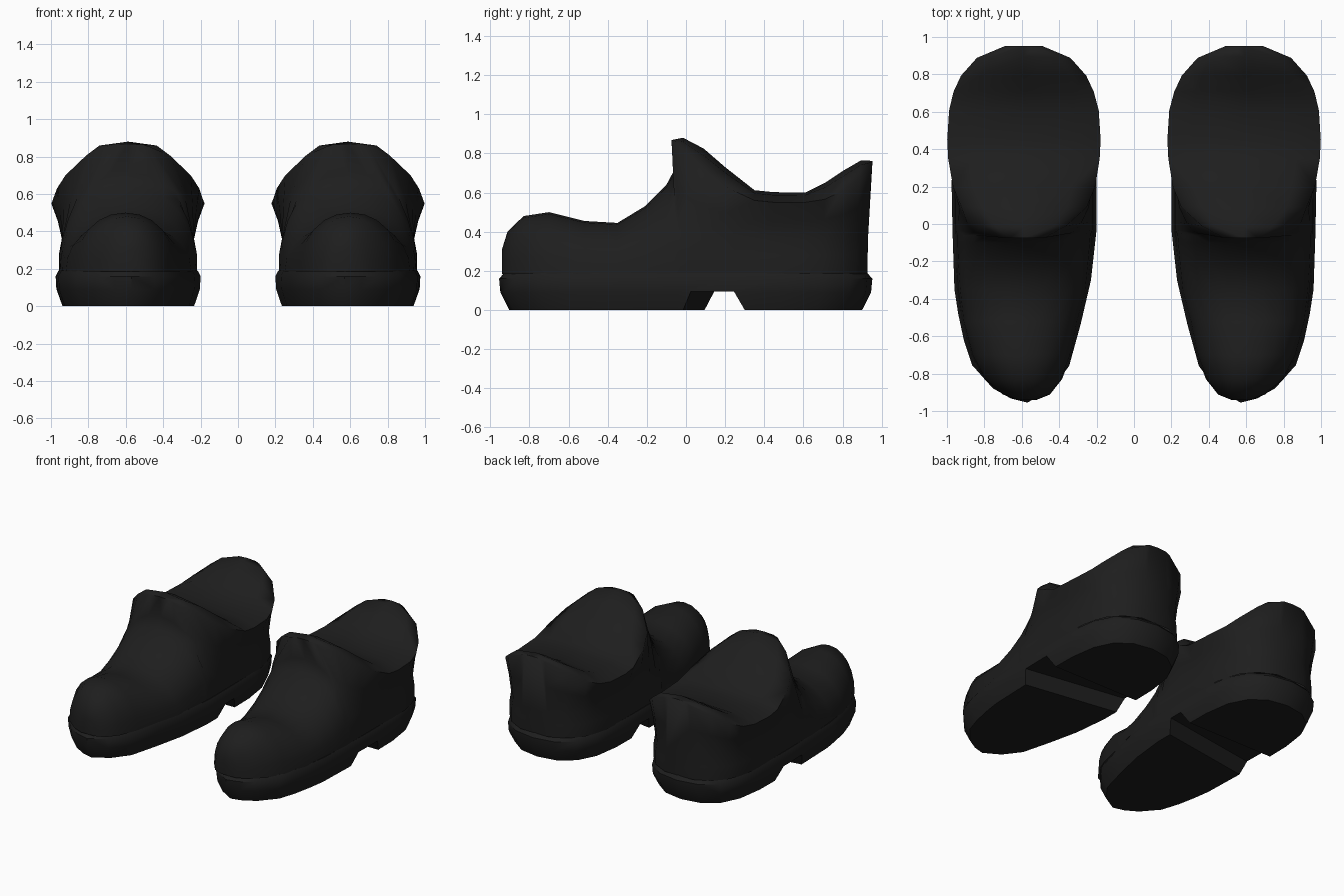
import bpy, bmesh, math

if "Cube" in bpy.data.objects:
    bpy.data.objects.remove(bpy.data.objects["Cube"])

black = bpy.data.materials.new("soft_black")
black.diffuse_color = (0.013, 0.013, 0.013, 1)
black.use_nodes = True
black.node_tree.nodes["Principled BSDF"].inputs["Base Color"].default_value = black.diffuse_color


def loft(name, rings, closed):
    """Skin equal-length point rings; closed lofts are solid, open ones have no floor."""
    bm = bmesh.new()
    rows = [[bm.verts.new(p) for p in r] for r in rings]
    n = len(rows[0])
    for a, b in zip(rows, rows[1:]):
        for i in range(n if closed else n - 1):
            j = (i + 1) % n
            bm.faces.new((a[i], a[j], b[j], b[i]))
    bm.faces.new(rows[0])
    bm.faces.new(rows[-1])
    bmesh.ops.recalc_face_normals(bm, faces=bm.faces[:])
    me = bpy.data.meshes.new(name)
    bm.to_mesh(me)
    bm.free()
    me.materials.append(black)
    ob = bpy.data.objects.new(name, me)
    bpy.context.collection.objects.link(ob)
    return ob


def smooth(ob, angle):
    bpy.ops.object.select_all(action='DESELECT')
    ob.select_set(True)
    bpy.context.view_layer.objects.active = ob
    bpy.ops.object.shade_smooth_by_angle(angle=math.radians(angle))


# --- sole: one outline stacked at four heights ---
outline = [(.57, -.955), (.66, -.932), (.755, -.878), (.865, -.755), (.91, -.62),
           (.94, -.48), (.96, -.35), (.97, -.05), (.975, .2), (.97, .5), (.94, .7),
           (.87, .84), (.75, .925), (.59, .952), (.43, .925), (.31, .84), (.235, .7),
           (.205, .5), (.20, .2), (.20, -.03), (.23, -.3), (.285, -.535),
           (.347, -.76), (.445, -.885)]
levels = [(0, .91, .945), (.09, .99, .993), (.16, 1, 1), (.19, .96, .972)]
cx = .588
sole = loft("sole", [[(cx + (x - cx) * sx, y * sy, z) for x, y in outline]
                     for z, sx, sy in levels], True)
smooth(sole, 42)

# --- slanted gap in front of the heel block ---
rings = []
for x in (0, 1.2):
    front = .131 - .156 * x
    rings.append([(x, front - .023, -.05), (x, front + .045, .095),
                  (x, .245, .095), (x, .329, -.05)])
cutter = loft("heel_gap_cutter", rings, True)
cutter.hide_render = True
cutter.display_type = 'WIRE'
mod = sole.modifiers.new("heel_gap", 'BOOLEAN')
mod.operation = 'DIFFERENCE'
mod.solver = 'EXACT'
mod.object = cutter

# --- upper: cross-sections from toe to heel ---
BASE = .185


def vamp_section(y, xi, xo, top):
    """Rounded arch over the foot."""
    c, h, e = (xi + xo) / 2, (xo - xi) / 2, 2 / 2.15
    pts = []
    for k in range(13):
        u = math.pi * k / 12
        co, si = math.cos(u), max(math.sin(u), 0)
        pts.append((c + math.copysign(h * abs(co) ** e, co), y,
                    BASE + (top - BASE) * si ** e))
    return pts


def ankle_section(yb, yt, xi, xo, hr, rim, top):
    """Wall with a narrow waist, flared collar edge and filled opening."""
    c, h = (xi + xo) / 2, (xo - xi) / 2
    waist = h - .015
    half = [(h, BASE), (h, .28), (waist, .36),
            (waist + (hr - waist) * .38, (.36 + rim) / 2), (hr, rim),
            (hr * .68, rim + (top - rim) * .72), (0, top)]
    full = half + [(-a, z) for a, z in half[-2::-1]]
    return [(c + a, yb + (yt - yb) * ((z - BASE) / (top - BASE)) ** 2, z)
            for a, z in full]


vamp = [(-.94, .52, .63, .31), (-.912, .45, .70, .40), (-.83, .385, .80, .48),
        (-.70, .335, .87, .50), (-.52, .295, .92, .455), (-.35, .25, .94, .445),
        (-.21, .235, .95, .53), (-.10, .225, .955, .64), (-.06, .222, .955, .715)]
ankle = [(-.03, -.075, .22, .955, .11, .855, .868),
         (.01, -.015, .22, .955, .225, .805, .88),
         (.09, .09, .22, .955, .335, .70, .825),
         (.20, .20, .22, .955, .38, .63, .73),
         (.35, .35, .22, .957, .405, .56, .612),
         (.45, .45, .22, .957, .41, .55, .602),
         (.60, .61, .225, .952, .40, .55, .60),
         (.70, .71, .25, .93, .375, .565, .65),
         (.78, .80, .28, .90, .335, .605, .71),
         (.87, .895, .36, .82, .25, .68, .765),
         (.927, .953, .475, .705, .10, .745, .762)]
upper = loft("upper", [vamp_section(*s) for s in vamp]
             + [ankle_section(*s) for s in ankle], False)
smooth(upper, 80)

# --- second shoe of the pair ---
for ob in (sole, upper):
    ob.modifiers.new("pair", 'MIRROR').use_axis[0] = True
    ob.modifiers["pair"].use_mirror_merge = False
